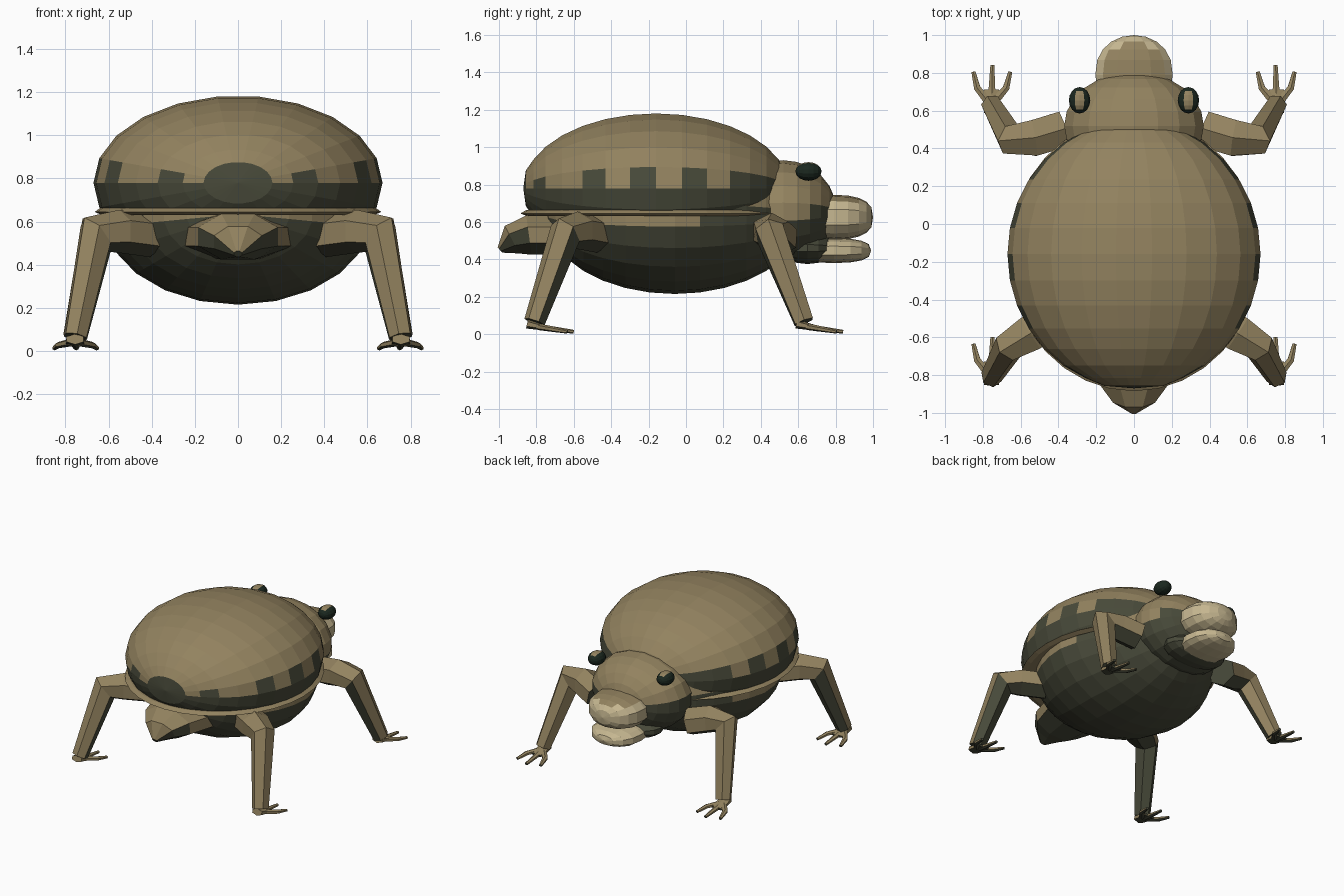
import bpy, bmesh, math
from mathutils import Vector, Matrix

cube = bpy.data.objects.get("Cube")
if cube:
    bpy.data.objects.remove(cube)


def material(name, r, g, b):
    m = bpy.data.materials.new(name)
    m.use_nodes = True
    m.diffuse_color = (r, g, b, 1)
    m.node_tree.nodes["Principled BSDF"].inputs["Base Color"].default_value = (r, g, b, 1)
    return m


BROWN = material("tan brown", 0.29, 0.225, 0.115)
DARK = material("dark olive", 0.065, 0.068, 0.042)
CREAM = material("cream", 0.56, 0.47, 0.28)
EYE = material("eye green black", 0.011, 0.021, 0.014)


def finish(name, bm, mats):
    mesh = bpy.data.meshes.new(name)
    bm.to_mesh(mesh)
    bm.free()
    for m in mats:
        mesh.materials.append(m)
    obj = bpy.data.objects.new(name, mesh)
    bpy.context.scene.collection.objects.link(obj)
    return obj


def underside(c, n):
    return 1 if n.z < -0.1 else 0


def ball(name, centre, radii, segs, rings, mats, rule, edit=None, twist=0):
    """Faceted ellipsoid with its poles along y; rule colours unit-sphere faces."""
    bm = bmesh.new()
    bmesh.ops.create_uvsphere(bm, u_segments=segs, v_segments=rings, radius=1,
                              matrix=Matrix.Rotation(twist, 4, 'Y') @ Matrix.Rotation(math.pi / 2, 4, 'X'))
    bm.normal_update()
    for f in bm.faces:
        f.material_index = int(rule(f.calc_center_median(), f.normal))
    if edit:
        edit(bm)
    bm.transform(Matrix.Translation(centre) @ Matrix.Diagonal((*radii, 1)))
    return finish(name, bm, mats)


def tube(name, path, radii, sides, mats, rule=underside):
    """Faceted limb through path without twisting; each radius is (sideways, upward)."""
    bm = bmesh.new()
    pts = [Vector(p) for p in path]
    loops = []
    side = (pts[1] - pts[0]).cross(Vector((0, 0, 1)))
    for i, (p, (w, h)) in enumerate(zip(pts, radii)):
        t = Vector()
        if i > 0:
            t += (p - pts[i - 1]).normalized()
        if i < len(pts) - 1:
            t += (pts[i + 1] - p).normalized()
        t.normalize()
        side = (side - t * side.dot(t)).normalized()
        up = side.cross(t)
        loops.append([bm.verts.new(p + side * w * math.cos(a) + up * h * math.sin(a))
                      for a in (math.tau * (k + 0.5) / sides for k in range(sides))])
    for a, b in zip(loops, loops[1:]):
        for k in range(sides):
            j = (k + 1) % sides
            bm.faces.new((a[k], a[j], b[j], b[k]))
    bm.faces.new(loops[0])
    bm.faces.new(loops[-1])
    bmesh.ops.recalc_face_normals(bm, faces=bm.faces)
    for f in bm.faces:
        f.material_index = rule(f.calc_center_median(), f.normal)
    return finish(name, bm, mats)


# Shell dome: dark lower band, alternating blocks above it, dark rear spot
def shell_rule(c, n):
    ring = int(math.acos(-c.y / c.length) / (math.pi / 16))
    height = math.degrees(math.atan2(c.z, abs(c.x)))
    block = height < 16.4 and (ring in (2, 5, 7, 9) or ring >= 11)
    return ring == 0 or height < 0 or block


def shell_edit(bm):
    for v in bm.verts:
        if v.co.y < -0.97:
            v.co.x *= 1.22
            v.co.z *= 1.22
    bmesh.ops.bisect_plane(bm, geom=bm.verts[:] + bm.edges[:] + bm.faces[:],
                           plane_co=(0, 0, -0.325), plane_no=(0, 0, 1), clear_inner=True)


ball("shell", (0, -0.16, 0.78), (0.67, 0.71, 0.404), 22, 16, [BROWN, DARK],
     shell_rule, shell_edit, math.pi / 22)

# Thin rim under the shell
bm = bmesh.new()
for z, depth, low, high in ((0.654, 0.018, 1, 0.96), (0.638, 0.014, 0.95, 1)):
    bmesh.ops.create_cone(bm, cap_ends=True, segments=32, radius1=low, radius2=high, depth=depth,
                          matrix=Matrix.Translation((0, -0.16, z)) @ Matrix.Diagonal((0.665, 0.725, 1, 1)))
finish("shell_rim", bm, [BROWN])


# Belly narrows toward the head; brown above and dark below, as on the head
def belly_edit(bm):
    for v in bm.verts:
        v.co.x *= 1 - 0.18 * max(0, v.co.y)


ball("belly", (0, -0.06, 0.635), (0.625, 0.69, 0.42), 22, 16, [BROWN, DARK],
     lambda c, n: c.z < 0, belly_edit)
ball("head", (0, 0.52, 0.655), (0.375, 0.285, 0.275), 18, 12, [BROWN, DARK], lambda c, n: c.z < 0)
ball("throat", (0, 0.65, 0.46), (0.25, 0.15, 0.085), 14, 8, [DARK], lambda c, n: 0)


# Blunt snout and lower jaw
def blunt(bm):
    for v in bm.verts:
        v.co.y = math.copysign(abs(v.co.y) ** 0.85, v.co.y)
        v.co.z = math.copysign(abs(v.co.z) ** 0.7, v.co.z)


ball("snout", (0, 0.79, 0.625), (0.21, 0.21, 0.12), 14, 10, [CREAM, BROWN],
     lambda c, n: n.z > 0.65, blunt)
ball("lower_jaw", (0, 0.79, 0.447), (0.19, 0.2, 0.067), 14, 8, [CREAM], lambda c, n: 0, blunt)

# Tail
tube("tail", [(0, -0.6, 0.53), (0, -0.84, 0.53), (0, -0.93, 0.505), (0, -0.995, 0.45)],
     [(0.28, 0.11), (0.2, 0.115), (0.12, 0.09), (0.02, 0.02)], 8, [BROWN, DARK])

for side, s in (("left", 1), ("right", -1)):
    # Eyes with a long tan streak on top
    ball("eye_" + side, (s * 0.288, 0.655, 0.87), (0.058, 0.07, 0.05), 14, 8, [EYE, BROWN],
         lambda c, n: c.z > 0.5 and abs(c.x) < 0.25 and abs(c.y) < 0.75)

    # Legs: hip, bent knee, ankle
    limbs = {
        "front": [(0.38, 0.5, 0.51), (0.53, 0.455, 0.55), (0.655, 0.45, 0.54), (0.755, 0.63, 0.065)],
        "rear": [(0.4, -0.47, 0.535), (0.55, -0.58, 0.555), (0.66, -0.645, 0.54), (0.755, -0.81, 0.065)],
    }
    for end, path in limbs.items():
        path = [(s * x, y, z) for x, y, z in path]
        tube(f"{end}_leg_{side}", path, [(0.11, 0.1), (0.11, 0.1), (0.085, 0.1), (0.058, 0.056)],
             6, [BROWN, DARK])

        # Foot: a flat palm with three splayed toes
        ax, ay, az = path[-1]
        tube(f"{end}_palm_{side}", [(ax, ay - 0.04, 0.055), (ax, ay + 0.03, 0.04), (ax, ay + 0.08, 0.03)],
             [(0.045, 0.025), (0.05, 0.018), (0.045, 0.012)], 6, [BROWN, DARK])
        for label, base, spread, reach in (("inner", -0.03, -0.1, 0.175), ("middle", 0, -0.005, 0.21),
                                           ("outer", 0.03, 0.095, 0.175)):
            tube(f"{end}_{label}_toe_{side}",
                 [(ax + s * base * 0.6, ay + 0.02, 0.04),
                  (ax + s * (base + spread) * 0.6, ay + 0.09, 0.028),
                  (ax + s * spread, ay + reach, 0.013)],
                 [(0.025, 0.018), (0.02, 0.015), (0.012, 0.01)], 6, [BROWN, DARK])
